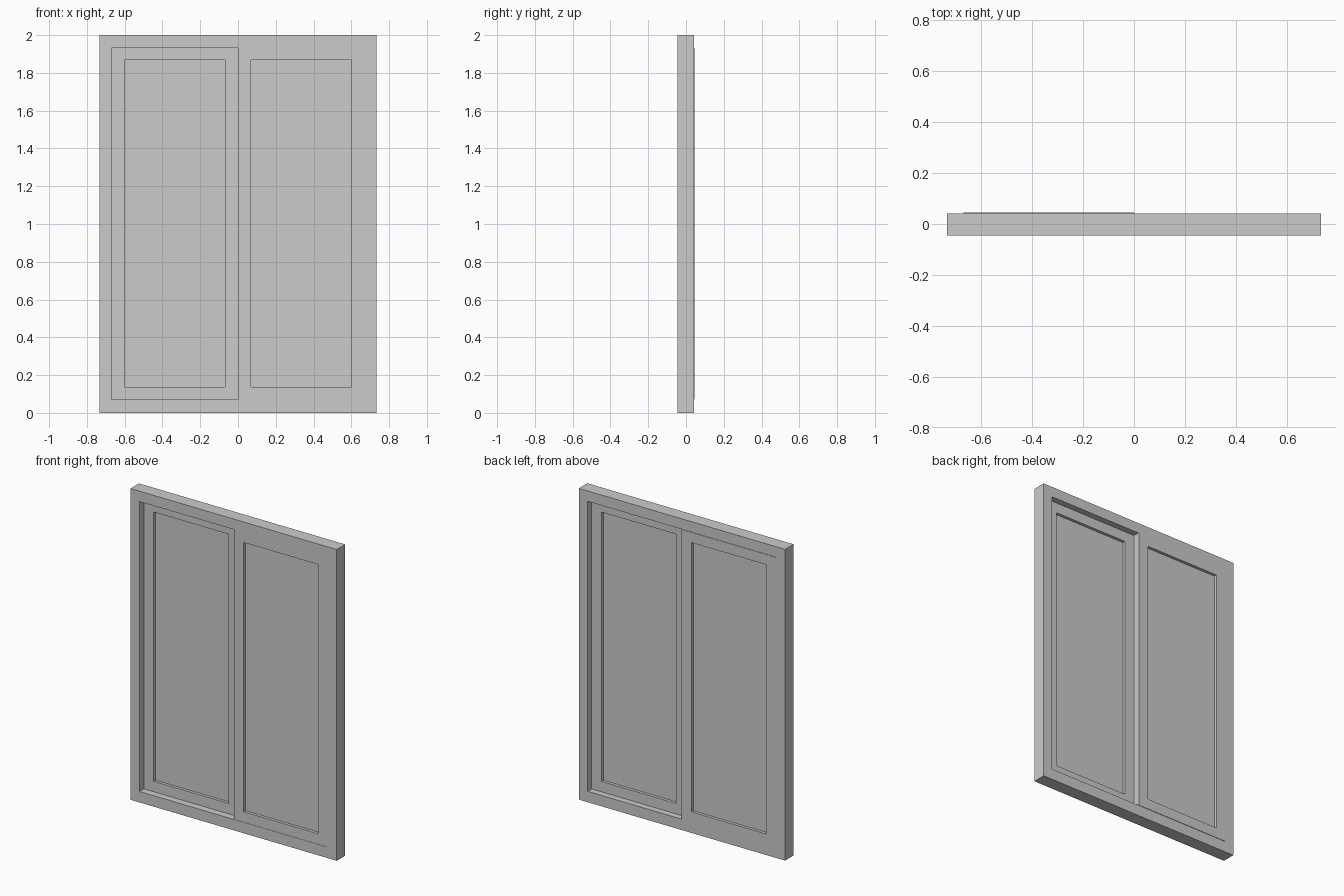
import bpy, bmesh

if "Cube" in bpy.data.objects:
    bpy.data.objects.remove(bpy.data.objects["Cube"])


def mesh_object(name, bm):
    bmesh.ops.recalc_face_normals(bm, faces=bm.faces)
    me = bpy.data.meshes.new(name)
    bm.to_mesh(me)
    bm.free()
    ob = bpy.data.objects.new(name, me)
    bpy.context.collection.objects.link(ob)
    return ob


def ring(name, outer, inner, y0, y1):
    """Rectangular border; outer and inner are (x0, x1, z0, z1)."""
    bm = bmesh.new()
    loops = []
    for (x0, x1, z0, z1), y in ((outer, y0), (outer, y1), (inner, y1), (inner, y0)):
        loops.append([bm.verts.new((x, y, z))
                      for x, z in ((x0, z0), (x1, z0), (x1, z1), (x0, z1))])
    for a, b in zip(loops, loops[1:] + loops[:1]):
        for i in range(4):
            j = (i + 1) % 4
            bm.faces.new((a[i], a[j], b[j], b[i]))
    return mesh_object(name, bm)


def panel(name, rect, y0, y1):
    """Thin rectangular pane."""
    x0, x1, z0, z1 = rect
    bm = bmesh.new()
    bmesh.ops.create_cube(bm, size=1)
    for v in bm.verts:
        v.co = (x0 if v.co.x < 0 else x1,
                y0 if v.co.y < 0 else y1,
                z0 if v.co.z < 0 else z1)
    return mesh_object(name, bm)


# Outer frame
ring("outer_frame", (-0.733, 0.733, 0, 2), (-0.67, 0.67, 0.07, 1.933), -0.0445, 0.0415)

# Two sliding sashes: left one on the rear track, right one on the front track
for side, x0, x1, y0 in (("left", -0.67, 0.0, 0.001), ("right", 0.0, 0.67, -0.0425)):
    y1 = y0 + 0.0435
    glass = (x0 + 0.07, x1 - 0.07, 0.137, 1.867)
    ring(side + "_sash", (x0, x1, 0.07, 1.933), glass, y0, y1)
    mid = (y0 + y1) / 2
    panel(side + "_pane", glass, mid - 0.003, mid + 0.003)
